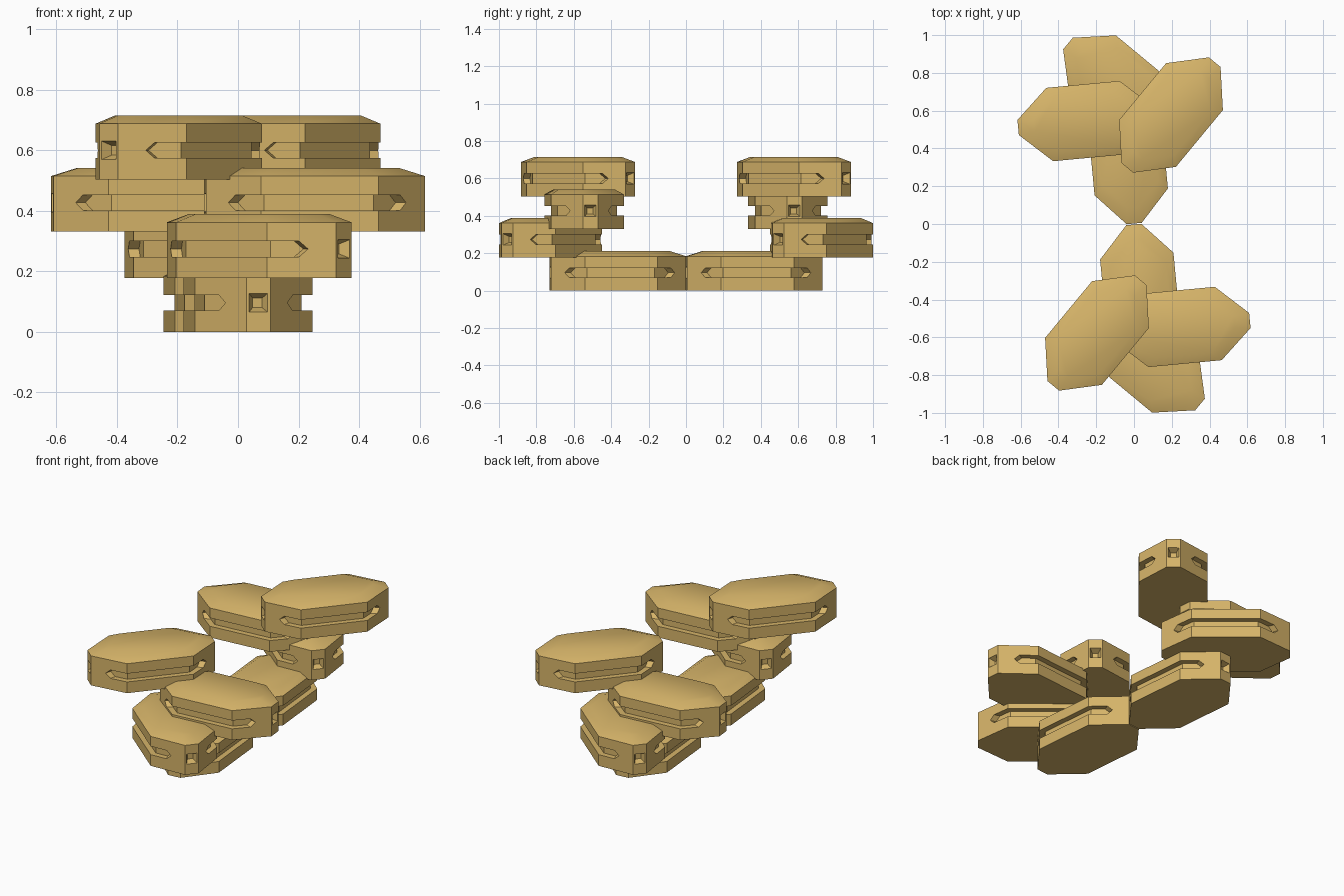
import bpy, bmesh, math
from mathutils import Matrix, Vector

cube = bpy.data.objects.get("Cube")
if cube:
    bpy.data.objects.remove(cube)

# Block dimensions
END, END_W = 0.363, 0.04        # tip distance and half width of the tip
SIDE = 0.195                    # half width and half length of the long side
WALL, TOP, TOP_SCALE = 0.184, 0.211, 0.765
SLOT_Z, SLOT_H = 0.096, 0.026   # slot centre height and half height
SLOT_DEPTH = 0.034

sand = bpy.data.materials.new("sand")
sand.use_nodes = True
colour = (0.672, 0.456, 0.141, 1)
sand.diffuse_color = colour
sand.node_tree.nodes["Principled BSDF"].inputs["Base Color"].default_value = colour


def make_object(name, bm):
    bmesh.ops.recalc_face_normals(bm, faces=bm.faces)
    mesh = bpy.data.meshes.new(name)
    bm.to_mesh(mesh)
    bm.free()
    obj = bpy.data.objects.new(name, mesh)
    bpy.context.collection.objects.link(obj)
    return obj


def loft(bm, rings):
    """Skin a list of equal rings and cap both ends."""
    rows = [[bm.verts.new(p) for p in ring] for ring in rings]
    n = len(rows[0])
    for a, b in zip(rows, rows[1:]):
        for i in range(n):
            j = (i + 1) % n
            bm.faces.new((a[i], a[j], b[j], b[i]))
    bm.faces.new(rows[0])
    bm.faces.new(rows[-1])


# Solid block: elongated octagon with a chamfered top
quarter = [(END, END_W), (SIDE, SIDE)]
half = quarter + [(-x, y) for x, y in reversed(quarter)]
outline = half + [(-x, -y) for x, y in half]
bm = bmesh.new()
loft(bm, [[(x * s, y * s, z) for x, y in outline]
          for z, s in ((0, 1), (WALL, 1), (TOP, TOP_SCALE))])
block = make_object("front_block_1", bm)
block.data.materials.append(sand)

# Cutter: pointed slots wrapping three walls, and tapered square end sockets
diag = Vector((END - SIDE, END_W - SIDE)).normalized()
normal = Vector((-diag.y, diag.x))
bend = math.tan(math.acos(normal.y) / 2)


def slot_outline(depth):
    """Slot contour at a depth below the wall, as a closed ring."""
    corner = Vector((SIDE - bend * depth, SIDE - depth))
    tip = corner + diag * (0.136 - 0.8 * depth)
    shoulder = corner + diag * (0.106 - 0.8 * depth)
    run = [shoulder, corner]
    run += [Vector((-p.x, p.y)) for p in reversed(run)]
    upper = [(p.x, p.y, SLOT_Z + SLOT_H) for p in run]
    lower = [(p.x, p.y, SLOT_Z - SLOT_H) for p in reversed(run)]
    return [(tip.x, tip.y, SLOT_Z)] + upper + [(-tip.x, tip.y, SLOT_Z)] + lower


def slot(bm):
    outer, inner = [[bm.verts.new(p) for p in slot_outline(d)]
                    for d in (-0.02, SLOT_DEPTH)]
    n = len(outer)
    for i in range(n):
        j = (i + 1) % n
        bm.faces.new((outer[i], outer[j], inner[j], inner[i]))
    for ring in (outer, inner):
        tip_a, a, b, c, d, tip_b, e, f, g, h = ring
        for face in ((tip_a, a, h), (a, b, g, h), (b, c, f, g),
                     (c, d, e, f), (d, tip_b, e)):
            bm.faces.new(face)


def socket(bm):
    rings = []
    for x, r in ((END + 0.02, 0.039), (END - 0.035, 0.016)):
        rings.append([(x, -r, SLOT_Z - r), (x, r, SLOT_Z - r),
                      (x, r, SLOT_Z + r), (x, -r, SLOT_Z + r)])
    loft(bm, rings)


bm = bmesh.new()
for build in (slot, socket):
    build(bm)
copy = bmesh.ops.duplicate(bm, geom=bm.verts[:] + bm.edges[:] + bm.faces[:])
turned = [v for v in copy["geom"] if isinstance(v, bmesh.types.BMVert)]
bmesh.ops.rotate(bm, verts=turned, matrix=Matrix.Rotation(math.pi, 3, "Z"))
cutter = make_object("slot_cutter", bm)
cutter.hide_render = True

cut = block.modifiers.new("slots", "BOOLEAN")
cut.operation = "DIFFERENCE"
cut.solver = "EXACT"
cut.object = cutter
bpy.ops.object.select_all(action="DESELECT")
block.select_set(True)
bpy.context.view_layer.objects.active = block
bpy.ops.object.modifier_apply(modifier=cut.name)
bpy.data.objects.remove(cutter)
bpy.ops.object.shade_smooth_by_angle(angle=math.radians(38))

# Two spiralling stacks, the back one turned half way round
stack = [  # centre x, centre y, bottom z, heading in degrees
    (0.033, -0.364, 0.0, -84.6),
    (0.07, -0.724, 0.178, -39.6),
    (0.252, -0.545, 0.331, 5.4),
    (-0.196, -0.577, 0.504, 50.4),
]
for side, turn in (("front", 0), ("back", math.pi)):
    spin = Matrix.Rotation(turn, 4, "Z")
    for i, (x, y, z, heading) in enumerate(stack, 1):
        name = f"{side}_block_{i}"
        obj = bpy.data.objects.get(name)
        if obj is None:
            obj = bpy.data.objects.new(name, block.data)
            bpy.context.collection.objects.link(obj)
        obj.matrix_world = (spin @ Matrix.Translation((x, y, z))
                            @ Matrix.Rotation(math.radians(heading), 4, "Z"))
